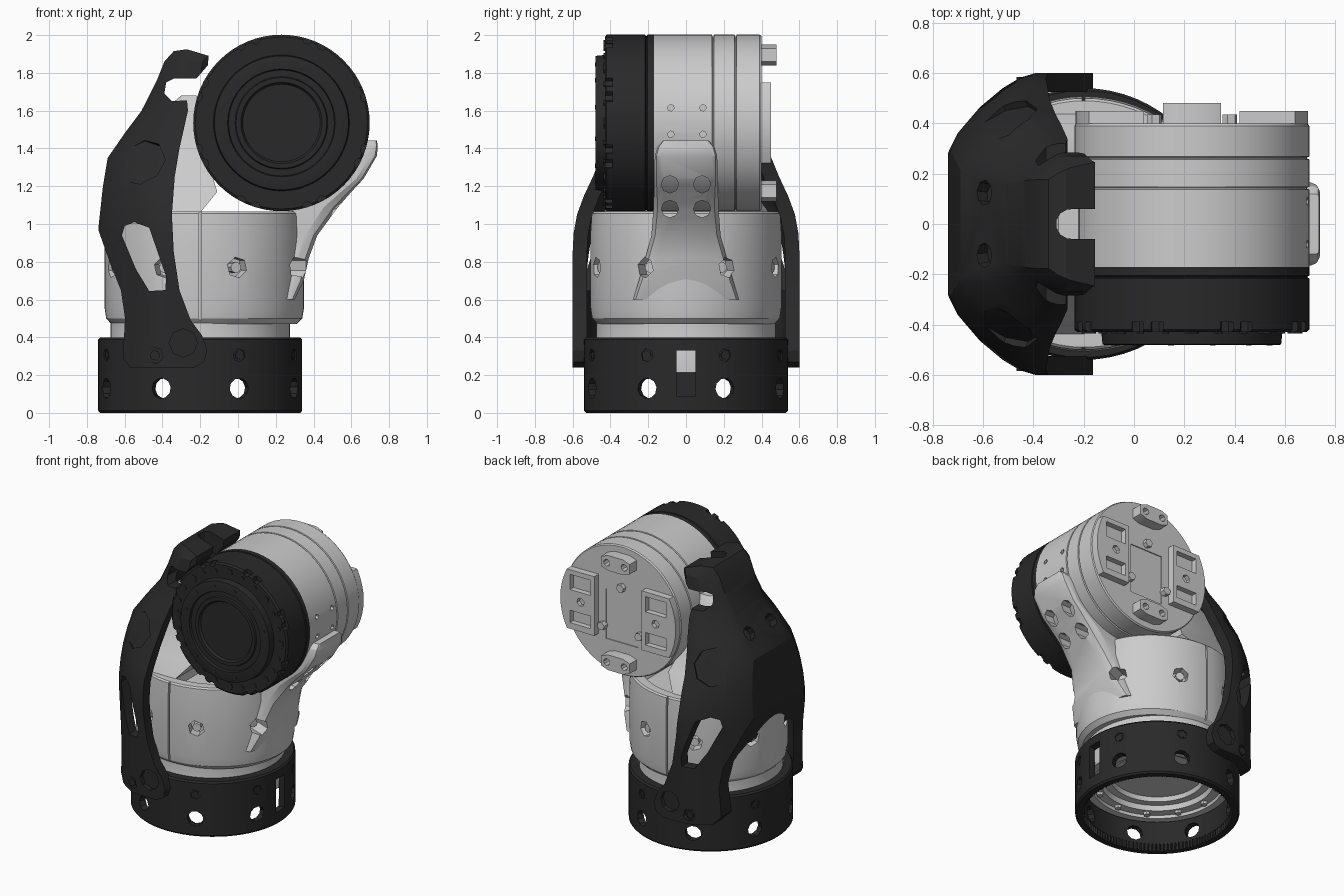
import bpy, bmesh, math
from math import cos, sin, pi, radians
from mathutils import Vector

dark = bpy.data.materials.new("dark_plastic")
dark.diffuse_color = (0.022, 0.022, 0.022, 1)
CX = -0.2                 # axis of the base and body
MX, MZ, MR = 0.23, 1.535, 0.467   # motor axis and radius


def mesh(name, verts, faces, mat=None):
    me = bpy.data.meshes.new(name)
    me.from_pydata(verts, [], faces)
    bm = bmesh.new()
    bm.from_mesh(me)
    bmesh.ops.recalc_face_normals(bm, faces=bm.faces)
    bm.to_mesh(me)
    bm.free()
    ob = bpy.data.objects.new(name, me)
    bpy.context.collection.objects.link(ob)
    if mat:
        me.materials.append(mat)
    return ob


def loft(name, rings, mat=None, cyclic=False):
    n, m = len(rings[0]), len(rings)
    faces = []
    for i in range(m if cyclic else m - 1):
        a, b = i * n, (i + 1) % m * n
        faces += [(a + k, a + (k + 1) % n, b + (k + 1) % n, b + k) for k in range(n)]
    if not cyclic:
        faces += [tuple(range(n)), tuple(range((m - 1) * n, m * n))]
    return mesh(name, [p for r in rings for p in r], faces, mat)


def lathe(name, profile, mat=None, axis='z', cyclic=False, seg=64):
    ang = [2 * pi * k / seg for k in range(seg)]
    if axis == 'z':
        rings = [[(CX + r * cos(a), r * sin(a), h) for a in ang] for r, h in profile]
    else:
        rings = [[(MX + r * cos(a), h, MZ + r * sin(a)) for a in ang] for r, h in profile]
    return loft(name, rings, mat, cyclic)


def prism(name, pts, y0, y1, mat=None):
    return loft(name, [[(x, y, z) for x, z in pts] for y in (y0, y1)], mat)


def box(name, x0, x1, y0, y1, z0, z1, mat=None):
    return prism(name, [(x0, z0), (x1, z0), (x1, z1), (x0, z1)], y0, y1, mat)


def rod(name, p, d, r, length, sides=6, mat=None):
    d, p = Vector(d).normalized(), Vector(p)
    u = d.orthogonal().normalized()
    v = d.cross(u)
    return loft(name, [[p + d * s * length / 2 + r * (u * cos(2 * pi * k / sides) + v * sin(2 * pi * k / sides))
                        for k in range(sides)] for s in (-1, 1)], mat)


def boolean(ob, tools, op='DIFFERENCE'):
    for t in tools:
        mod = ob.modifiers.new("cut", 'BOOLEAN')
        mod.operation, mod.object, mod.solver = op, t, 'EXACT'
        bpy.context.view_layer.objects.active = ob
        bpy.ops.object.modifier_apply(modifier=mod.name)
        bpy.data.objects.remove(t)


def radial(deg, r, z):
    d = Vector((cos(radians(deg)), sin(radians(deg)), 0))
    return Vector((CX, 0, z)) + d * r, d


EIGHT = [22.5 + 45 * i for i in range(8)]

# base ring: hollow, perforated, with a cable slot on the right
base = lathe("base_ring", [(0.49, 0.0), (0.53, 0.0), (0.54, 0.012), (0.54, 0.388), (0.53, 0.4),
                           (0.45, 0.4), (0.45, 0.34), (0.5, 0.33)], dark, cyclic=True)
boolean(base, [rod("c", *radial(a, 0.52, 0.13), 0.054, 0.2, 10) for a in EIGHT]
        + [rod("c", *radial(a, 0.56, 0.305), 0.035, 0.06, 6) for a in EIGHT]
        + [box("c", 0.2, 0.4, -0.05, 0.05, 0.09, 0.33)])
for a in EIGHT:
    rod("base_screw", *radial(a, 0.525, 0.305), 0.022, 0.02, 6, dark)
verts, faces = [], []
for k in range(120):      # serrated inner rim
    for da, r in ((-0.013, 0.492), (0.013, 0.492), (0, 0.478)):
        for z in (0.002, 0.05):
            a = 2 * pi * k / 120 + da
            verts.append((CX + r * cos(a), r * sin(a), z))
    i = 6 * k
    faces += [(i, i + 1, i + 5, i + 4), (i + 2, i + 3, i + 5, i + 4), (i, i + 2, i + 3, i + 1),
              (i, i + 2, i + 4), (i + 1, i + 3, i + 5)]
mesh("rim_teeth", verts, faces, dark)

# lower bearing, seen inside the ring and as the collar above it
lathe("lower_bearing", [(0.26, 0.3), (0.3, 0.3), (0.31, 0.27), (0.36, 0.27), (0.37, 0.235), (0.43, 0.235), (0.435, 0.215),
                        (0.485, 0.215), (0.485, 0.33), (0.475, 0.36), (0.475, 0.5), (0.3, 0.5)])
for a in range(0, 360, 30):
    rod("bearing_screw", radial(a, 0.4, 0.23)[0], (0, 0, 1), 0.022, 0.03)

# body shell, its front half stretched towards the front arm
body = lathe("body_shell", [(0.36, 0.47), (0.47, 0.47), (0.498, 0.5), (0.507, 0.56), (0.507, 0.95),
                            (0.5, 1.055), (0.49, 1.065), (0.43, 1.065), (0.42, 0.95), (0.2, 0.95)])
for v in body.data.vertices:
    if v.co.x > CX:
        v.co.x = CX + (v.co.x - CX) * 1.085


def slab(x0, x1, hw, z, c=0.3):
    """Plan section of an arm with chamfered corners."""
    t = min(x1 - x0, 2 * hw) * c
    q = [(x1 - t, hw), (x1 - 0.3 * t, hw - 0.3 * t), (x1, hw - t)]
    p = [(x0, -hw), (x0, hw)] + q + [(x, -y) for x, y in reversed(q)]
    return [(x, y, z) for x, y in p]


# front arm grows out of the body, rear arm hugs the motor
front_arm = loft("front_arm", [slab(*s) for s in (
    (0.16, 0.3, 0.28, 0.6), (0.16, 0.348, 0.25, 0.7), (0.17, 0.375, 0.215, 0.82),
    (0.2, 0.42, 0.183, 0.94), (0.28, 0.53, 0.172, 1.09), (0.42, 0.6, 0.17, 1.17), (0.54, 0.665, 0.168, 1.24),
    (0.63, 0.735, 0.165, 1.36), (0.66, 0.74, 0.15, 1.41), (0.69, 0.735, 0.12, 1.442))])
boolean(front_arm, [rod("c", (0.6, y, z), (1, 0, 0), 0.046, 0.7, 8)
                    for y in (-0.085, 0.085) for z in (1.08, 1.21)])
loft("rear_arm", [[(-x, y, z) for x, y, z in slab(*s)] for s in (
    (0.2, 0.68, 0.46, 1.0), (0.2, 0.66, 0.44, 1.06), (0.11, 0.63, 0.36, 1.17), (0.15, 0.6, 0.28, 1.3),
    (0.22, 0.5, 0.22, 1.5), (0.21, 0.36, 0.17, 1.63), (0.22, 0.3, 0.14, 1.68))])
boolean(body, [rod("c", *radial(a, 0.52, 0.77), 0.056, 0.16, 6) for a in EIGHT]
        + [box("c", CX - 0.006, CX + 0.006, y - 0.05, y + 0.05, 0.45, 1.1) for y in (-0.54, 0.54)])
boolean(front_arm, [rod("c", *radial(a, 0.56, 0.77), 0.056, 0.24, 6) for a in (-22.5, 22.5)])
for a in EIGHT:
    rod("body_bolt", *radial(a, 0.46, 0.77), 0.03, 0.07, 8)

# motor housing with two seam grooves
motor = lathe("motor_housing", [(0.3, -0.2), (MR, -0.17), (MR, 0.137), (0.458, 0.14), (0.458, 0.145), (MR, 0.148),
                                (MR, 0.257), (0.458, 0.26), (0.458, 0.265), (MR, 0.268), (MR, 0.39),
                                (0.46, 0.4)], axis='y')
boolean(motor, [rod("c", (0.69, y, z), (1, 0, 0), 0.018, 0.12) for y in (-0.08, 0.09) for z in (1.475, 1.615)]
        + [box("c", 0.1, 0.36, 0.393, 0.45, 1.3, 1.66)])

# dark motor front with stepped output disc and notched rim
face = lathe("motor_front", [(0.3, -0.16), (MR, -0.17), (MR, -0.205), (0.46, -0.208), (0.46, -0.213), (MR, -0.216),
                             (MR, -0.42), (0.455, -0.43), (0.36, -0.43), (0.355, -0.478), (0.35, -0.48), (0.285, -0.48),
                             (0.28, -0.465), (0.245, -0.465), (0.24, -0.475), (0.215, -0.475), (0.205, -0.46)],
             dark, 'y')
for k in range(16):
    a = 2 * pi * (k // 2 + 0.5) / 8 + (-0.09 if k % 2 else 0.09)
    boolean(face, [rod("c", (MX + 0.465 * cos(a), -0.42, MZ + 0.465 * sin(a)), (0, 1, 0), 0.028, 0.06)])
for k in range(24):
    a = 2 * pi * k / 24
    rod("rim_screw", (MX + 0.41 * cos(a), -0.423, MZ + 0.41 * sin(a)), (0, 1, 0),
        0.03 if k % 3 == 0 else 0.016, 0.025, 6, dark)
    if k % 2:
        rod("disc_pin", (MX + 0.32 * cos(a), -0.478, MZ + 0.32 * sin(a)), (0, 1, 0), 0.012, 0.008, 6, dark)

# connector pads and lugs on the motor back
for s in (-1, 1):
    arc = [(MX + s * 0.462 * cos(t * 0.12), MZ + 0.462 * sin(t * 0.12)) for t in range(-4, 5)]
    pad = prism("connector_pad", [(MX + s * 0.19, MZ - 0.215)] + arc + [(MX + s * 0.19, MZ + 0.215)], 0.385, 0.45)
    xs = sorted((MX + s * 0.22, MX + s * 0.385))
    boolean(pad, [box("c", *xs, 0.41, 0.5, MZ + 0.07, MZ + 0.18),
                  rod("c", (MX + s * 0.3, 0.45, MZ), (0, 1, 0), 0.03, 0.06, 6),
                  box("c", *xs, 0.41, 0.5, MZ - 0.17, MZ - 0.08)])
    z = MZ + s * 0.36
    lug = prism("mount_lug", [(MX - 0.115, z - 0.035), (MX - 0.06, z - 0.055), (MX + 0.06, z - 0.055), (MX + 0.115, z - 0.035),
                              (MX + 0.115, z + 0.035), (MX + 0.06, z + 0.055), (MX - 0.06, z + 0.055),
                              (MX - 0.115, z + 0.035)], 0.385, 0.48)
    boolean(lug, [rod("c", (MX + x, 0.46, z), (0, 1, 0), 0.025, 0.1, 8) for x in (-0.07, 0.07)])
    rod("back_screw", (MX + s * 0.15, 0.405, MZ - 0.14), (0, 1, 0), 0.03, 0.06)
rod("back_screw", (MX, 0.405, MZ + 0.17), (0, 1, 0), 0.03, 0.05)


# dark yoke: side outline intersected with a hull that narrows upward, then hollowed
def hull(name, t, rows, front):
    rings = []
    for z, b, w in rows:
        k = w / 0.6
        half = [(front, w - t)] + [(b + dx * k + t * 1.1 * (1 - f) / 0.53, w * f - t * min(1, f * 1.1))
                                   for dx, f in ((.35, 1), (.29, .97), (.22, .9), (.13, .775), (.04, .6), (0, .47))]
        rings.append([(x, y, z) for x, y in half] + [(x, -y, z) for x, y in reversed(half)])
    return loft(name, rings)


ROWS = [(0.15, -0.742, 0.6), (0.85, -0.742, 0.6), (0.95, -0.742, 0.595), (1.05, -0.737, 0.577), (1.15, -0.73, 0.54),
        (1.25, -0.715, 0.493), (1.35, -0.69, 0.452), (1.48, -0.6, 0.4), (1.6, -0.51, 0.34), (1.73, -0.46, 0.29),
        (1.86, -0.42, 0.27), (1.95, -0.37, 0.2)]
yoke = prism("yoke_bracket", [
    (-0.57, 0.24), (-0.23, 0.24), (-0.18, 0.27), (-0.163, 0.33), (-0.19, 0.41), (-0.25, 0.49), (-0.31, 0.65),
    (-0.34, 0.85), (-0.35, 1.05), (-0.335, 1.25), (-0.31, 1.4), (-0.265, 1.6), (-0.27, 1.655), (-0.35, 1.65), (-0.39, 1.69),
    (-0.38, 1.75), (-0.34, 1.77), (-0.22, 1.77), (-0.16, 1.84), (-0.155, 1.89), (-0.27, 1.925), (-0.34, 1.915),
    (-0.39, 1.86), (-0.43, 1.76), (-0.5, 1.62), (-0.6, 1.48), (-0.69, 1.35), (-0.715, 1.2), (-0.74, 0.97), (-0.68, 0.8),
    (-0.62, 0.65), (-0.598, 0.5), (-0.61, 0.29)], -0.7, 0.7, dark)
inner = hull("inner", 0.075, ROWS[:-2], 0.5)
inner.location.z = -0.02
bpy.context.view_layer.update()
boolean(yoke, [hull("outer", 0, ROWS, 0.3)], 'INTERSECT')
boolean(yoke, [inner,
               prism("c", [(-0.615, 0.94), (-0.6, 0.99), (-0.55, 1.01), (-0.47, 0.98), (-0.38, 0.72), (-0.385, 0.65),
                           (-0.47, 0.645), (-0.54, 0.76)], -0.8, 0.8),
               box("c", -0.25, 0, -0.06, 0.06, 1.7, 2.0), rod("c", (-0.25, 0, 1.85), (0, 0, 1), 0.06, 0.3, 12)]
        # rounded tips of the hook
        + [loft("c", [[(-0.22, s * 0.3, z), (-0.1, s * 0.3, z), (-0.1, s * 0.22, z), (-0.165, s * 0.25, z)]
                      for z in (1.7, 2.0)]) for s in (-1, 1)])
for s in (-1, 1):
    boolean(yoke, [rod("c", (-0.29, s * 0.61, 0.37), (0, 1, 0), 0.075, 0.08, 8),
                   rod("c", (-0.44, s * 0.61, 0.305), (0, 1, 0), 0.045, 0.08, 6),
                   rod("c", (-0.6, s * 0.125, 1.49), (-0.75, s * 0.1, 0.6), 0.05, 0.12, 8),
                   rod("c", (-0.51, s * 0.42, 1.33), (-0.35, s * 0.85, 0.4), 0.13, 0.05, 8)])
    rod("yoke_screw", (-0.44, s * 0.57, 0.305), (0, 1, 0), 0.028, 0.03, 6, dark)

# smooth curved surfaces, keep edges crisp
bpy.ops.object.select_all(action='SELECT')
bpy.context.view_layer.objects.active = yoke
bpy.ops.object.shade_smooth_by_angle(angle=radians(25))
